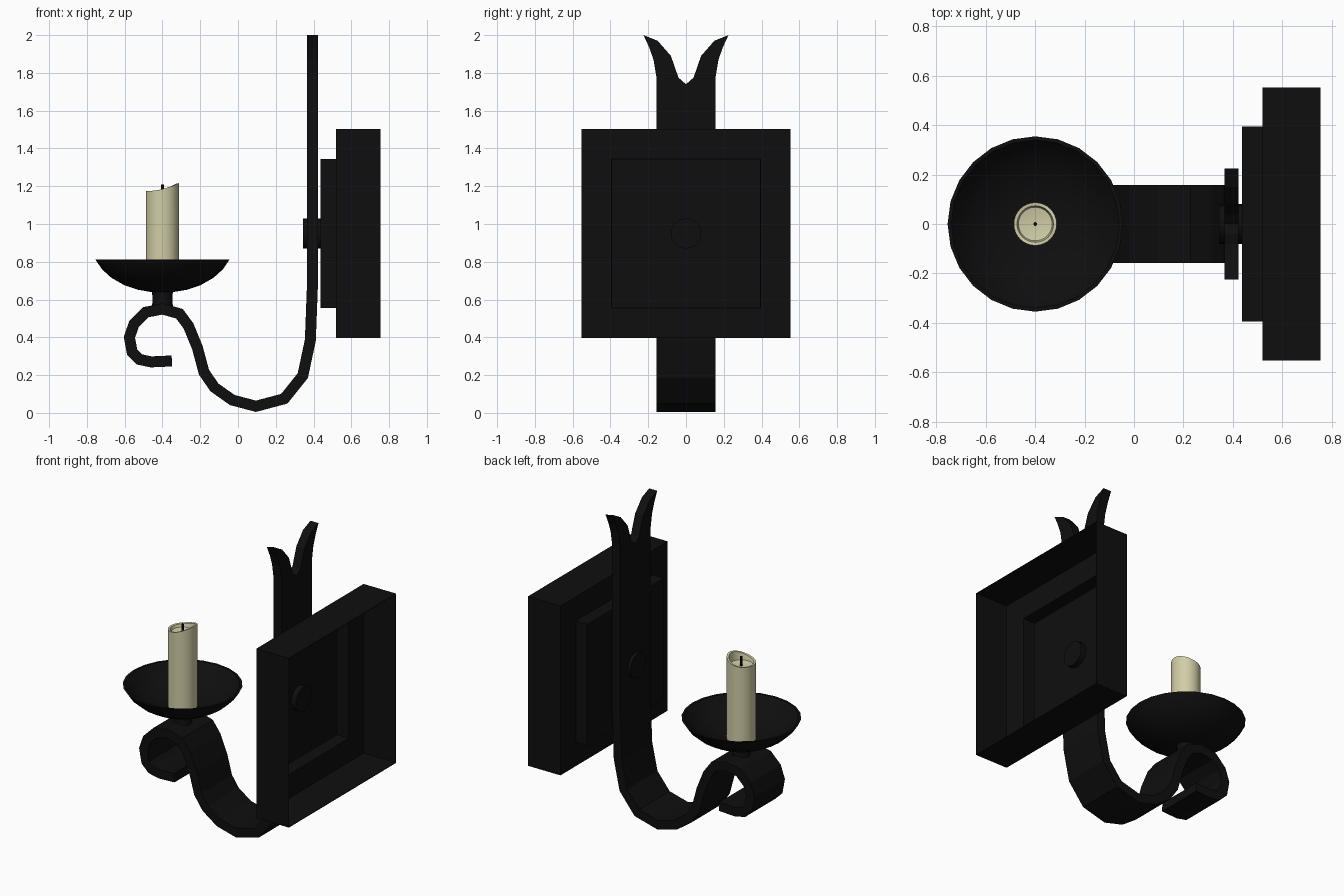
import bpy, bmesh, math
from mathutils import Vector

if "Cube" in bpy.data.objects:
    bpy.data.objects.remove(bpy.data.objects["Cube"])


def material(name, rgb):
    m = bpy.data.materials.new(name)
    m.diffuse_color = (*rgb, 1)
    m.use_nodes = True
    m.node_tree.nodes["Principled BSDF"].inputs["Base Color"].default_value = m.diffuse_color
    return m


IRON = material("black_iron", (0.0045, 0.0045, 0.0045))
WAX = material("cream_wax", (0.63, 0.61, 0.38))


def finish(name, bm, mat, smooth=False):
    bmesh.ops.recalc_face_normals(bm, faces=bm.faces)
    me = bpy.data.meshes.new(name)
    bm.to_mesh(me)
    bm.free()
    me.materials.append(mat)
    ob = bpy.data.objects.new(name, me)
    bpy.context.collection.objects.link(ob)
    if smooth:
        bpy.ops.object.select_all(action='DESELECT')
        ob.select_set(True)
        bpy.context.view_layer.objects.active = ob
        bpy.ops.object.shade_smooth_by_angle(angle=math.radians(40))
    return ob


def skin(bm, rings, cap_start=True, cap_end=True):
    """Bridge successive closed rings of points."""
    vr = [[bm.verts.new(p) for p in r] for r in rings]
    n = len(vr[0])
    for a, b in zip(vr, vr[1:]):
        for i in range(n):
            bm.faces.new((a[i], a[(i + 1) % n], b[(i + 1) % n], b[i]))
    if cap_start:
        bm.faces.new(vr[0][::-1])
    if cap_end:
        bm.faces.new(vr[-1])


def lathe(name, profile, mat, seg, axis='Z', centre=(0, 0, 0), wave=None):
    """Turn (radius, height) pairs; wave adds height per angle where z is flagged."""
    c = Vector(centre)
    rings = []
    for k, (r, h) in enumerate(profile):
        ring = []
        for i in range(seg):
            a = 2 * math.pi * i / seg
            u, v = r * math.cos(a), r * math.sin(a)
            z = h + (wave(a) if wave and k in (1, 2) else 0)
            ring.append(c + Vector((u, v, z) if axis == 'Z' else (z, u, v)))
        rings.append(ring)
    bm = bmesh.new()
    skin(bm, rings)
    return finish(name, bm, mat, True)


# Wall plate: stepped pan, hollow and open at the back
bm = bmesh.new()
rings = []
for x, h in ((0.755, 0.553), (0.52, 0.553), (0.52, 0.395), (0.437, 0.395)):
    rings.append([(x, sy * h, 0.95 + sz * h) for sy, sz in ((-1, -1), (1, -1), (1, 1), (-1, 1))])
skin(bm, rings, cap_start=False)
bmesh.ops.recalc_face_normals(bm, faces=bm.faces)
plate = finish("wall_plate", bm, IRON)
front = min(plate.data.polygons, key=lambda p: p.center.x)
if front.normal.x > 0:
    plate.data.flip_normals()
mod = plate.modifiers.new("sheet", 'SOLIDIFY')
mod.thickness = 0.005
mod.offset = -1

# Arm: flat bar swept along the scroll path
path = [Vector(p) for p in (
    (0.395, 1.5), (0.395, 0.7), (0.383, 0.385), (0.343, 0.197), (0.245, 0.075),
    (0.095, 0.035), (-0.03, 0.068), (-0.125, 0.135), (-0.18, 0.215), (-0.215, 0.345),
    (-0.262, 0.46), (-0.31, 0.525), (-0.4, 0.55), (-0.488, 0.533), (-0.55, 0.472),
    (-0.575, 0.4), (-0.56, 0.32), (-0.522, 0.283), (-0.46, 0.27), (-0.35, 0.275))]
W, T = 0.157, 0.029
rings = []
for i, p in enumerate(path):
    d0 = (p - path[max(i - 1, 0)]).normalized() if i else (path[1] - p).normalized()
    d1 = (path[i + 1] - p).normalized() if i < len(path) - 1 else d0
    t = (d0 + d1).normalized()
    n = Vector((-t.y, t.x)) * (T / max(t.dot(d0), 0.5))
    a, b = p + n, p - n
    rings.append([(a.x, -W, a.y), (a.x, W, a.y), (b.x, W, b.y), (b.x, -W, b.y)])
bm = bmesh.new()
skin(bm, rings, cap_start=False)
finish("scroll_arm", bm, IRON)

# Forked top of the arm: strips between outer and inner edge, mirrored
outer = [(W, 1.5), (W, 1.78), (0.172, 1.87), (0.195, 1.935), (0.225, 2.0)]
inner = [(0, 1.5), (0, 1.74), (0.04, 1.775), (0.08, 1.89), (0.15, 1.97)]
bm = bmesh.new()
for s in (-1, 1):
    outline = outer + inner[:0:-1] + [inner[0]]
    f = bm.faces.new([bm.verts.new((0.395 - T, s * y, z)) for y, z in outline])
    ex = bmesh.ops.extrude_face_region(bm, geom=[f])
    vs = [v for v in ex["geom"] if isinstance(v, bmesh.types.BMVert)]
    bmesh.ops.translate(bm, verts=vs, vec=(2 * T, 0, 0))
# remove the hidden faces on the centre line and the seam with the bar
hidden = [f for f in bm.faces if all(abs(v.co.y) < 1e-5 for v in f.verts)
          or all(v.co.z < 1.501 for v in f.verts)]
bmesh.ops.delete(bm, geom=hidden, context='FACES')
bmesh.ops.remove_doubles(bm, verts=bm.verts, dist=1e-4)
finish("forked_top", bm, IRON)

# Bolt through arm and plate
lathe("bolt", [(0.08, 0.345), (0.08, 0.475)], IRON, 20, 'X', (0, 0, 0.95))

# Drip dish and its neck
C = (-0.4, 0, 0)
lathe("drip_dish", [(0.06, 0.64), (0.13, 0.652), (0.2, 0.675), (0.27, 0.715), (0.32, 0.76),
                    (0.355, 0.812), (0.34, 0.812), (0.305, 0.77), (0.26, 0.733),
                    (0.19, 0.698), (0.12, 0.678), (0.05, 0.67)], IRON, 24, 'Z', C)
lathe("dish_neck", [(0.056, 0.56), (0.052, 0.6), (0.056, 0.65)], IRON, 16, 'Z', C)

# Candle with a slanted, hollowed top, and its wick
lathe("candle", [(0.087, 0.67), (0.087, 1.19), (0.074, 1.188), (0.068, 1.155), (0.03, 1.148)],
      WAX, 32, 'Z', C, wave=lambda a: 0.021 * math.cos(a) + 0.005 * math.cos(2 * a))
lathe("wick", [(0.008, 1.14), (0.008, 1.208)], IRON, 8, 'Z', C)
